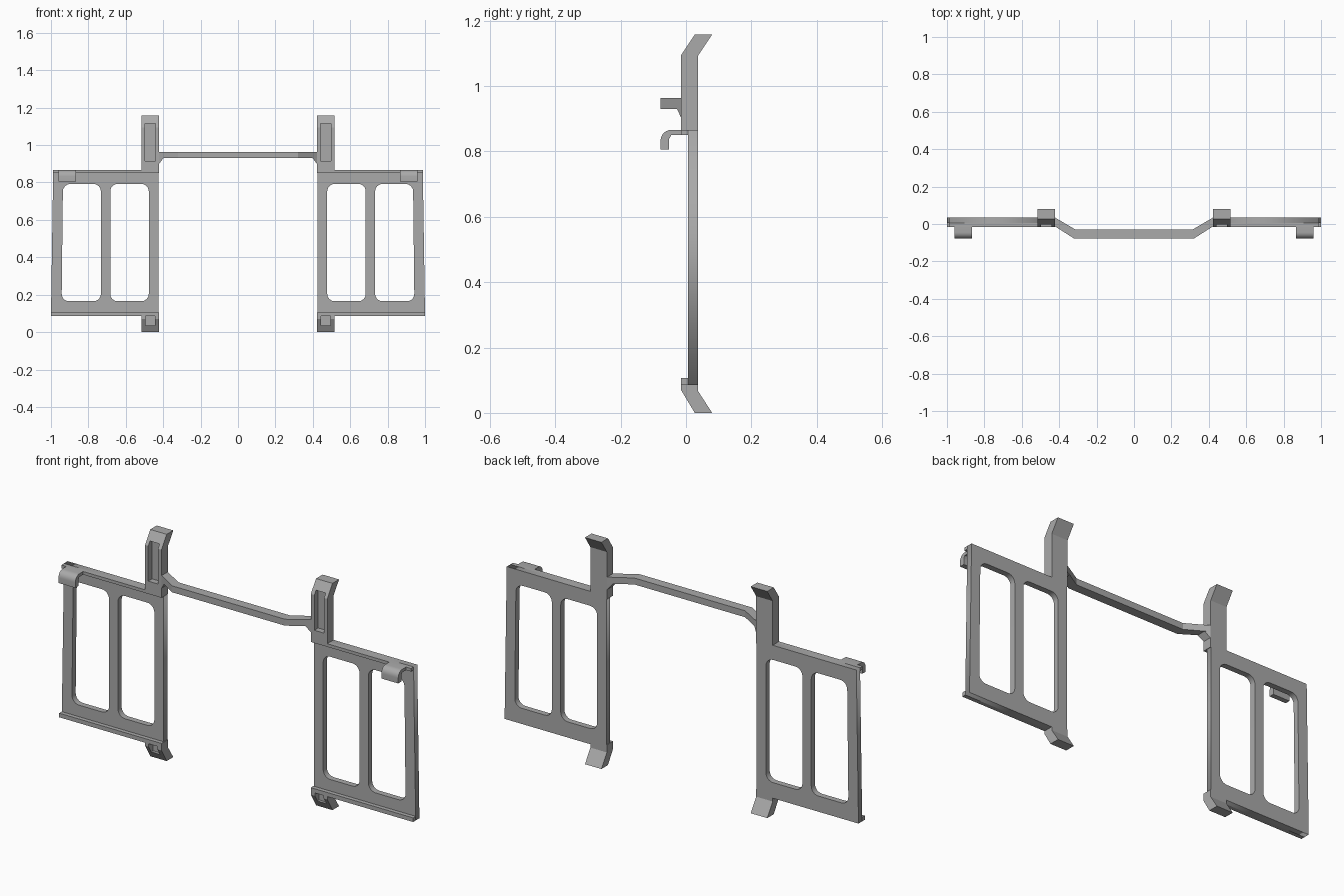
import bpy
import bmesh
from math import pi, sin, cos
from mathutils import Matrix, Vector

if "Cube" in bpy.data.objects:
    bpy.data.objects.remove(bpy.data.objects["Cube"], do_unlink=True)

GREY = (0.4, 0.4, 0.4, 1)
grey = bpy.data.materials.new("mid_grey")
grey.use_nodes = True
grey.diffuse_color = GREY
grey.node_tree.nodes["Principled BSDF"].inputs["Base Color"].default_value = GREY


def add_object(name, mesh, mirrored=True):
    ob = bpy.data.objects.new(name, mesh)
    bpy.context.collection.objects.link(ob)
    mesh.materials.clear()
    mesh.materials.append(grey)
    if mirrored:
        ob.modifiers.new("mirror", "MIRROR").use_mirror_merge = False
    return ob


def prism(name, points, offset, mirrored=True):
    """Extrude a closed 3D outline along an offset."""
    bm = bmesh.new()
    face = bm.faces.new([bm.verts.new(p) for p in points])
    out = bmesh.ops.extrude_face_region(bm, geom=[face])
    moved = [g for g in out["geom"] if isinstance(g, bmesh.types.BMVert)]
    bmesh.ops.translate(bm, verts=moved, vec=offset)
    bmesh.ops.recalc_face_normals(bm, faces=bm.faces)
    mesh = bpy.data.meshes.new(name)
    bm.to_mesh(mesh)
    bm.free()
    return add_object(name, mesh, mirrored)


def side_prism(name, profile, x0, x1):
    return prism(name, [(x0, y, z) for y, z in profile], (x1 - x0, 0, 0))


def box(name, x, y, z):
    return side_prism(name, [(y[0], z[0]), (y[1], z[0]), (y[1], z[1]), (y[0], z[1])], *x)


def rounded(corners, radius, steps=6):
    """Round every corner of an outline with a quadratic arc."""
    pts = []
    for i, c in enumerate(corners):
        c = Vector(c)
        a = c + (Vector(corners[i - 1]) - c).normalized() * radius
        b = c + (Vector(corners[(i + 1) % len(corners)]) - c).normalized() * radius
        mid = a + b - c
        for k in range(steps + 1):
            t = k / steps * pi / 2
            pts.append(mid + (a - mid) * cos(t) + (b - mid) * sin(t))
    return pts


def frame_panel(name, outlines, y0, y1):
    """Flat plate whose inner outlines become holes."""
    curve = bpy.data.curves.new(name, "CURVE")
    curve.dimensions = "2D"
    curve.fill_mode = "BOTH"
    curve.extrude = (y1 - y0) / 2
    for outline in outlines:
        spline = curve.splines.new("POLY")
        spline.points.add(len(outline) - 1)
        for point, (x, z) in zip(spline.points, outline):
            point.co = (x, z, 0, 1)
        spline.use_cyclic_u = True
    temp = bpy.data.objects.new(name + "_outline", curve)
    bpy.context.collection.objects.link(temp)
    mesh = bpy.data.meshes.new_from_object(
        temp.evaluated_get(bpy.context.evaluated_depsgraph_get()))
    bpy.data.objects.remove(temp, do_unlink=True)
    mesh.transform(Matrix.Translation((0, (y0 + y1) / 2, 0)) @ Matrix.Rotation(pi / 2, 4, "X"))
    mesh.name = name
    return add_object(name, mesh)


def cut_pocket(ob, x, y, z):
    cutter = box("pocket_cutter", x, y, z)
    cutter.modifiers.clear()
    ob.modifiers.clear()
    mod = ob.modifiers.new("pocket", "BOOLEAN")
    mod.operation = "DIFFERENCE"
    mod.solver = "EXACT"
    mod.object = cutter
    mesh = bpy.data.meshes.new_from_object(
        ob.evaluated_get(bpy.context.evaluated_depsgraph_get()))
    ob.modifiers.clear()
    ob.data = mesh
    bpy.data.objects.remove(cutter, do_unlink=True)
    ob.modifiers.new("mirror", "MIRROR").use_mirror_merge = False


FRONT, BACK, FACE = -0.015, 0.036, 0.006
INNER, TAB_OUT = 0.425, 0.515

# Side panels, each with two rounded windows
outer = [(INNER, 0.085), (1.0, 0.085), (0.988, 0.866), (INNER, 0.866)]
inner_window = rounded([(0.477, 0.165), (0.683, 0.165), (0.683, 0.792), (0.477, 0.792)], 0.04)
outer_window = rounded([(0.733, 0.165), (0.943, 0.165), (0.936, 0.792), (0.733, 0.792)], 0.04)
frame_panel("side_panels", [outer, inner_window, outer_window], FACE, BACK)

# Lips along the panel edges
box("top_lips", (INNER, 0.988), (FRONT, FACE), (0.85, 0.866))
box("bottom_lips", (INNER, 1.0), (FRONT, FACE), (0.085, 0.106))

# Bent tabs above and below, with front pockets
upper = side_prism("upper_tabs", [(FRONT, 0.85), (FRONT, 1.095), (0.027, 1.158), (0.08, 1.158),
                                  (BACK, 1.092), (BACK, 0.85)], INNER - 0.003, TAB_OUT)
cut_pocket(upper, (0.442, 0.497), (-0.1, 0.016), (0.915, 1.115))
lower = side_prism("lower_tabs", [(FRONT, 0.106), (FRONT, 0.07), (0.027, 0), (0.08, 0),
                                  (BACK, 0.068), (BACK, 0.106)], INNER - 0.003, TAB_OUT)
cut_pocket(lower, (0.445, 0.495), (-0.1, 0.02), (0.036, 0.086))

# Curled hooks at the outer top corners
bend = [(-0.045 - 0.033 * sin(k * pi / 12), 0.833 + 0.033 * cos(k * pi / 12)) for k in range(7)]
inside = [(-0.052, 0.806), (-0.052, 0.838), (-0.045, 0.85), (FACE, 0.85)]
hooks = side_prism("hooks", [(FACE, 0.866)] + bend + [(-0.078, 0.806)] + inside, 0.865, 0.96)

# Offset bar joining both halves
half = [(0.32, -0.078), (INNER, -0.011), (INNER, BACK), (0.313, -0.03)]
path = half + [(-x, y) for x, y in reversed(half)]
prism("cross_bar", [(x, y, 0.93) for x, y in path], (0, 0, 0.033), mirrored=False)

# Gussets under the bar ends
prism("bar_gussets", [(INNER, -0.011, 0.895), (INNER, -0.011, 0.931), (0.398, -0.028, 0.931)],
      (0, 0.047, 0))

# Smooth the curled hooks while keeping their edges sharp
bpy.ops.object.select_all(action="DESELECT")
hooks.select_set(True)
bpy.context.view_layer.objects.active = hooks
bpy.ops.object.shade_smooth_by_angle()
